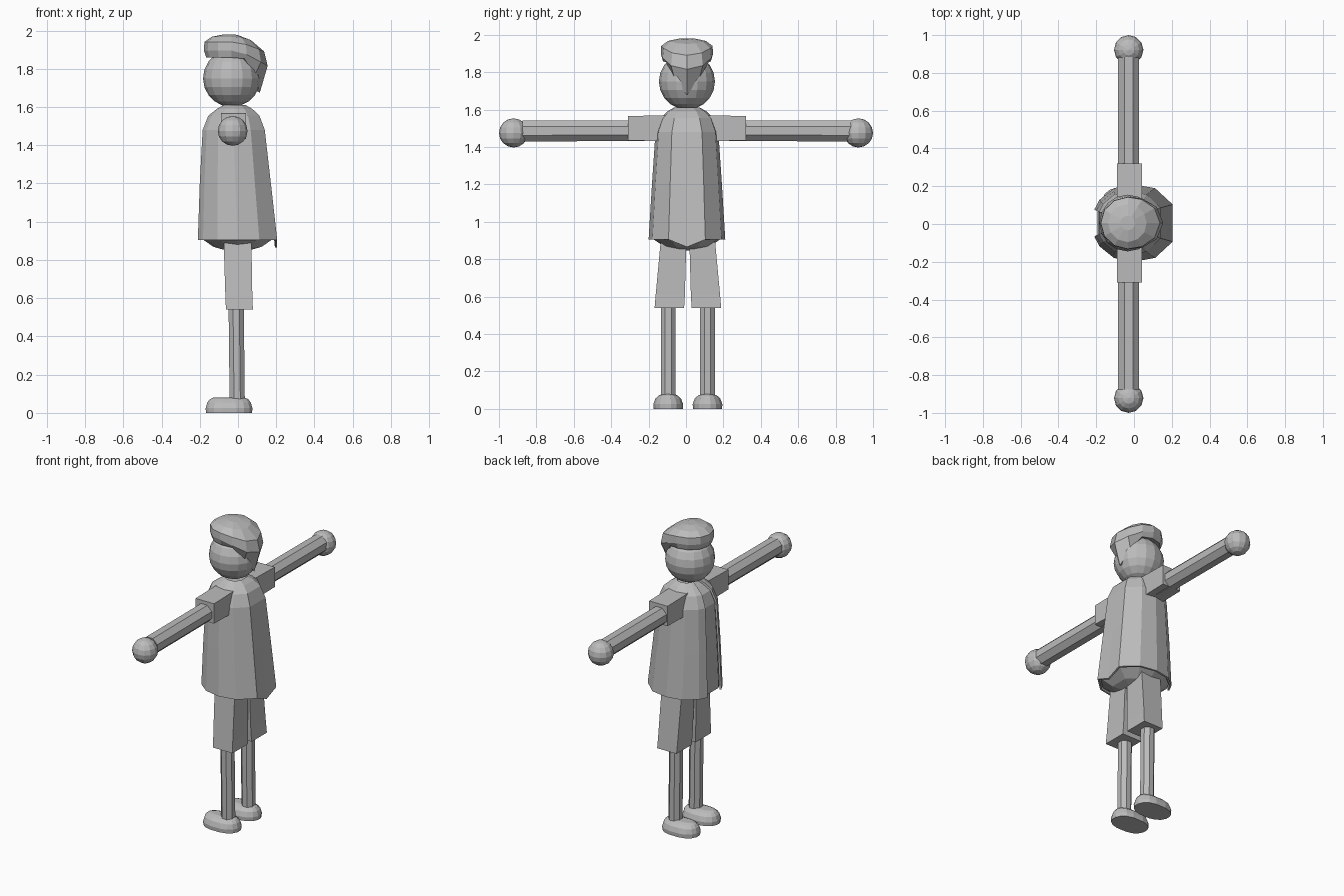
import bpy, bmesh, math
from mathutils import Matrix, Vector

if "Cube" in bpy.data.objects:
    bpy.data.objects.remove(bpy.data.objects["Cube"])

grey = bpy.data.materials.new("light_grey")
grey.diffuse_color = (0.5, 0.5, 0.5, 1)
grey.use_nodes = True
grey.node_tree.nodes["Principled BSDF"].inputs["Base Color"].default_value = grey.diffuse_color


def finish(name, bm, fix=True):
    if fix:
        bmesh.ops.recalc_face_normals(bm, faces=bm.faces[:])
    me = bpy.data.meshes.new(name)
    bm.to_mesh(me)
    bm.free()
    me.materials.append(grey)
    ob = bpy.data.objects.new(name, me)
    bpy.context.collection.objects.link(ob)
    return ob


def loft(name, rings, closed=True, caps=True):
    """Skin a list of equal-length point rings, ordered upward."""
    bm = bmesh.new()
    vs = [[bm.verts.new(p) for p in r] for r in rings]
    n = len(rings[0])
    for a, b in zip(vs, vs[1:]):
        for i in range(n if closed else n - 1):
            j = (i + 1) % n
            bm.faces.new((a[i], a[j], b[j], b[i]))
    if caps:
        bm.faces.new(vs[0][::-1])
        bm.faces.new(vs[-1])
    return finish(name, bm, closed)


def sphere(name, c, r, u, v):
    bm = bmesh.new()
    bmesh.ops.create_uvsphere(bm, u_segments=u, v_segments=v, radius=r,
                              matrix=Matrix.Translation(c))
    return finish(name, bm)


def tube(name, a, b, r, sides=8):
    """Straight prism between two points."""
    a, b = Vector(a), Vector(b)
    d = b - a
    bm = bmesh.new()
    m = (Matrix.Translation((a + b) / 2) @ d.to_track_quat('Z', 'Y').to_matrix().to_4x4()
         @ Matrix.Rotation(math.pi / sides, 4, 'Z'))
    bmesh.ops.create_cone(bm, cap_ends=True, segments=sides, radius1=r, radius2=r,
                          depth=d.length, matrix=m)
    return finish(name, bm)


def rect(x0, x1, y0, y1, z):
    return [(x0, y0, z), (x1, y0, z), (x1, y1, z), (x0, y1, z)]


# Coat and body share one faceted outline: front is -x, back is +x
half = [(1, .48), (.55, .9), (0, 1), (-.5, .9), (-.87, .6), (-1, .35)]
outline = [(x, -y) for x, y in half[::-1]] + [(1, 0)] + half
# outline runs from one front edge round the back to the other front edge
# z, front x, back x, half width
levels = [(.905, -.21, .205, .205), (1.2, -.20, .172, .187), (1.48, -.185, .14, .168),
          (1.555, -.155, .112, .14), (1.59, -.11, .075, .105), (1.61, -.075, .04, .07)]


def outline_ring(z, x0, x1, w, s=1):
    cx, hx = (x0 + x1) / 2, (x1 - x0) / 2
    return [(cx + x * hx * s, .005 + y * w * s, z) for x, y in outline]


# Open-fronted coat with a pointed back hem
coat_rings = [outline_ring(*l) for l in levels]
x, y, z = coat_rings[0][len(half)]
coat_rings[0][len(half)] = (x, y, .865)
coat = loft("coat", coat_rings, closed=False, caps=False)
sol = coat.modifiers.new("thickness", 'SOLIDIFY')
sol.thickness = .012
sol.offset = -1

# Body inside the coat, with a rounded underside
_, bx0, bx1, bw = levels[0]
body = [outline_ring(z, bx0, bx1, bw, s) for z, s in ((.845, .2), (.868, .6))]
body += [outline_ring(z + (.008 if i == 0 else -.01), a, b, w, .92)
         for i, (z, a, b, w) in enumerate(levels)]
loft("body", body)

# Head
sphere("head", (-.033, .005, 1.75), .15, 16, 10)

# Hair cap: overhanging rim, drawn down to a point at the back
# front/side radius, front/side z, back radius, back z, sharpness of the back blend
hair_levels = [(.09, 1.87, .10, 1.70, 5), (.133, 1.858, .147, 1.675, 5),
               (.145, 1.895, .188, 1.815, 2), (.143, 1.94, .17, 1.89, 2),
               (.105, 1.967, .10, 1.95, 2), (.04, 1.98, .04, 1.973, 2)]
hair = []
for r0, z0, r1, z1, k in hair_levels:
    ring = []
    for i in range(12):
        a = i * math.tau / 12
        w = max(0, math.cos(a)) ** k
        r = r0 + (r1 - r0) * w
        ring.append((-.033 + r * math.cos(a), .005 + .96 * r * math.sin(a), z0 + (z1 - z0) * w))
    hair.append(ring)
loft("hair", hair)

for s, side in ((-1, "right"), (1, "left")):
    # Arms: box sleeve, eight-sided arm, ball hand
    def along(y):
        return .005 + s * y

    sleeve = [[(-.09, along(y), 1.5 - h), (.043, along(y), 1.5 - h),
               (.043, along(y), 1.5 + h), (-.09, along(y), 1.5 + h)]
              for y, h in ((.08, .07), (.315, .065))]
    loft(side + "_sleeve", sleeve)
    tube(side + "_arm", (-.028, along(.2), 1.487), (-.028, along(.88), 1.485), .06)
    sphere(side + "_hand", (-.028, s * .922, 1.475), .078, 12, 8)

    # Shorts leg
    def span(a, b):
        return sorted((.01 + s * a, .01 + s * b))

    loft(side + "_shorts_leg", [rect(-.063, .078, *span(.02, .178), .54),
                                rect(-.066, .075, *span(.016, .172), .61),
                                rect(-.075, .07, *span(.008, .145), .9)])
    # Lower leg
    cy = .01 + s * .105
    tube(side + "_leg", (-.004, cy, .05), (-.01, cy, .6), .043)
    # Shoe: rounded oval dome with a flat sole
    shoe = []
    for z, kx, ky in ((0, .99, .98), (.025, 1, 1), (.055, .93, .86), (.072, .82, .62), (.08, .66, .35)):
        ring = []
        for i in range(16):
            a = (i + .5) * math.tau / 16
            c, d = math.cos(a), math.sin(a)
            px = math.copysign(abs(c) ** .75, c)
            ring.append((-.047 + .124 * kx * px, cy + .081 * ky * d, z))
        shoe.append(ring)
    loft(side + "_shoe", shoe)
